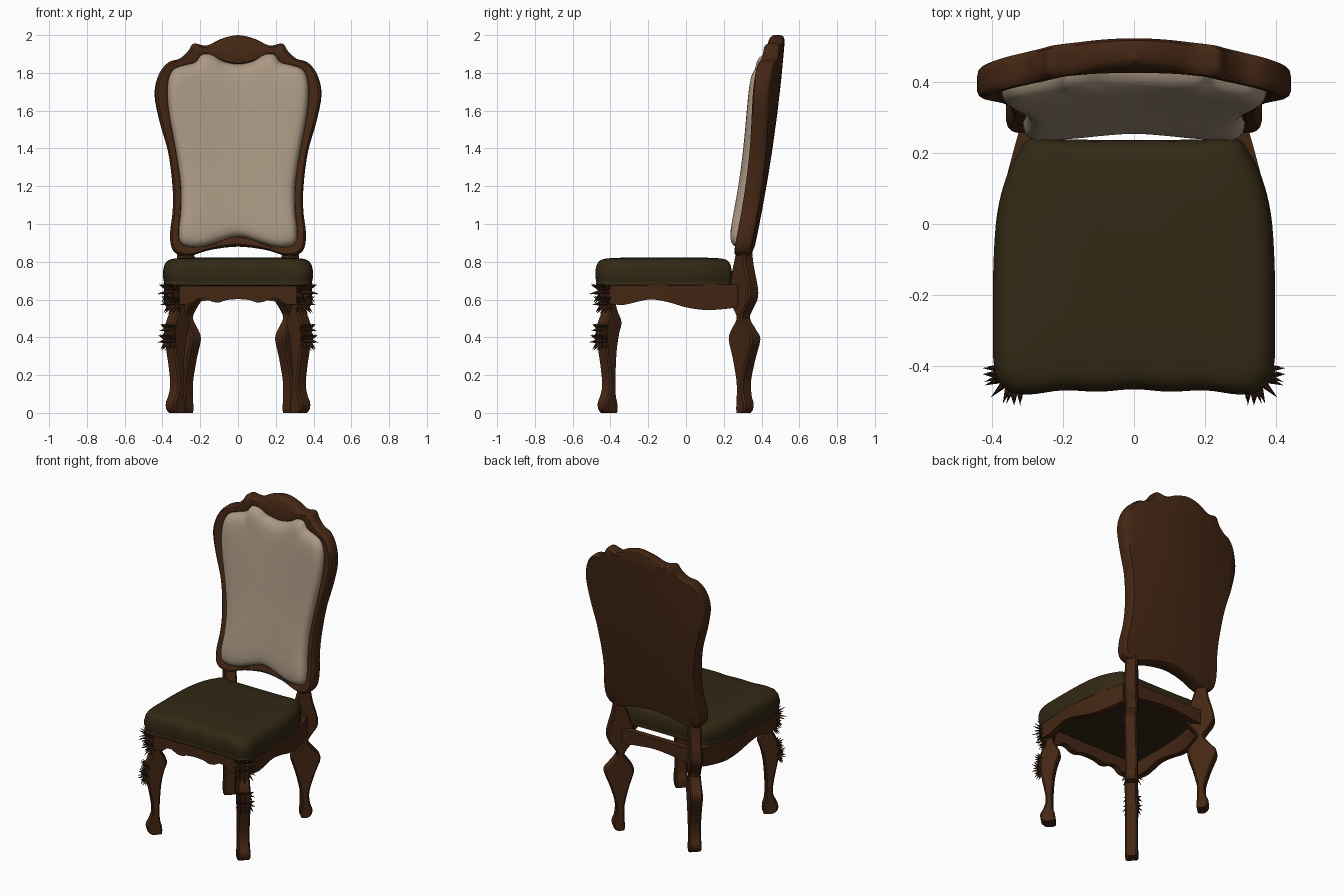
import bpy, bmesh, math
from mathutils import Vector, Matrix

if "Cube" in bpy.data.objects:
    bpy.data.objects.remove(bpy.data.objects["Cube"])


def material(name, rgb):
    m = bpy.data.materials.new(name)
    m.diffuse_color = (*rgb, 1)
    m.use_nodes = True
    m.node_tree.nodes["Principled BSDF"].inputs["Base Color"].default_value = m.diffuse_color
    return m


WOOD = material("brown wood", (0.058, 0.020, 0.007))
CARVED = material("dark carved wood", (0.036, 0.014, 0.006))
SEAT = material("dark olive fabric", (0.032, 0.021, 0.007))
TAN = material("tan fabric", (0.40, 0.31, 0.225))


def finish(name, bm, mat, angle=35):
    bmesh.ops.recalc_face_normals(bm, faces=bm.faces)
    me = bpy.data.meshes.new(name)
    bm.to_mesh(me)
    bm.free()
    ob = bpy.data.objects.new(name, me)
    bpy.context.collection.objects.link(ob)
    me.materials.append(mat)
    bpy.ops.object.select_all(action='DESELECT')
    ob.select_set(True)
    bpy.context.view_layer.objects.active = ob
    bpy.ops.object.shade_smooth_by_angle(angle=math.radians(angle))
    return ob


def spline(points, closed=False, steps=4):
    """Smooth curve through the points."""
    p = [Vector(q) for q in points]
    n = len(p)
    out = []
    for i in range(n if closed else n - 1):
        if closed:
            a, b, c, d = (p[(i + k) % n] for k in (-1, 0, 1, 2))
        else:
            a, b, c, d = (p[min(max(i + k, 0), n - 1)] for k in (-1, 0, 1, 2))
        for s in range(steps):
            t = s / steps
            out.append(0.5 * (2 * b + (c - a) * t + (2 * a - 5 * b + 4 * c - d) * t * t
                              + (3 * b - a - 3 * c + d) * t ** 3))
    if not closed:
        out.append(p[-1])
    return out


def outline(half):
    """Closed smooth outline, mirrored from its right half."""
    return spline(half + [(-x, y) for x, y in half[-2:0:-1]], closed=True)


def loft(name, rings, mat, caps=(True, True), angle=35):
    """Skin a stack of rings; single-point rings close as fans."""
    bm = bmesh.new()
    vs = [[bm.verts.new(v) for v in r] for r in rings]
    for a, b in zip(vs, vs[1:]):
        n = max(len(a), len(b))
        for i in range(n):
            j = (i + 1) % n
            if len(a) == 1:
                bm.faces.new((a[0], b[j], b[i]))
            elif len(b) == 1:
                bm.faces.new((a[i], a[j], b[0]))
            else:
                bm.faces.new((a[i], a[j], b[j], b[i]))
    for use, r in zip(caps, (vs[0], vs[-1])):
        if use and len(r) > 2:
            bm.faces.new(r)
    return finish(name, bm, mat, angle)


# Backrest: outer frame and cushion outlines (x, z), matching point for point
outer = outline([(0, 2.0), (.09, 1.98), (.165, 1.945), (.235, 1.955), (.265, 1.915), (.31, 1.875),
                 (.37, 1.855), (.42, 1.79), (.442, 1.685), (.415, 1.54), (.37, 1.38), (.347, 1.2),
                 (.346, 1.07), (.36, .95), (.35, .87), (.31, .835), (.25, .832), (.15, .862), (0, .88)])
inner = outline([(0, 1.845), (.08, 1.86), (.14, 1.895), (.19, 1.895), (.225, 1.855), (.28, 1.84),
                 (.335, 1.82), (.365, 1.77), (.372, 1.68), (.36, 1.56), (.33, 1.40), (.303, 1.22),
                 (.302, 1.07), (.312, .96), (.30, .90), (.25, .88), (.18, .885), (.10, .91), (0, .935)])
MID = Vector((0, 1.4))


def on_back(p, depth):
    """Point on the leaning, curved back plane, moved forward by depth."""
    x, z = p
    u = (z - .86) / 1.14
    y = .36 + .165 * u + .08 * u * (1 - u) - (.15 + .19 * max(0, z - .9)) * x * x
    return (x, y - depth, z)


def back_ring(t, depth):
    return [on_back(a.lerp(b, t), depth) for a, b in zip(outer, inner)]


def scaled_back(src, s, depth):
    return [on_back(MID + (p - MID) * s, depth) for p in src]


rings = [[on_back(MID, 0)]] + [scaled_back(outer, s, 0) for s in (.3, .6, .85)]
rings += [back_ring(t, d) for t, d in ((.2, 0), (.05, .008), (0, .025), (0, .062), (.08, .078),
                                       (.25, .088), (.75, .09), (.95, .085), (1.05, .06))]
loft("backrest_frame", rings, WOOD, (False, False))

rings = [scaled_back(inner, s, d) for s, d in ((1.01, .06), (1.0, .09), (.985, .106), (.96, .119),
                                               (.92, .129), (.85, .136), (.7, .14), (.4, .142))]
loft("backrest_cushion", rings + [[on_back(MID, .142)]], TAN, (True, False), 60)

# Seat cushion with a thin piping at its lower edge
seat = outline([(0, -.465), (.1, -.472), (.2, -.468), (.3, -.48), (.36, -.465), (.393, -.41),
                (.397, -.25), (.395, -.1), (.385, .03), (.36, .13), (.325, .2), (.29, .24),
                (.2, .238), (0, .236)])
SMID = Vector((0, -.11))


def seat_ring(s, z):
    return [(*(SMID + (p - SMID) * s), z) for p in seat]


rings = [seat_ring(s, z) for s, z in ((.93, .672), (.985, .674), (.995, .682), (.985, .69), (.99, .70),
                                      (1.0, .72), (1.0, .75), (.985, .78), (.955, .80),
                                      (.91, .812), (.84, .818), (.6, .822), (.3, .823))]
loft("seat_cushion", rings + [[(0, -.11, .823)]], SEAT, (True, False), 60)

# Legs: flat shaped boards set on the diagonals (z, inner edge, outer edge)
FRONT = [(0, -.05, .015), (.02, -.053, .035), (.055, -.05, .038), (.09, -.04, .02), (.15, -.036, .005),
         (.25, -.04, .018), (.34, -.048, .036), (.42, -.065, .045), (.48, -.083, .036),
         (.53, -.058, .012), (.57, -.042, .006), (.62, -.05, .018), (.68, -.06, .012)]
REAR = [(0, -.03, .018), (.02, -.034, .035), (.055, -.032, .038), (.09, -.03, .025), (.17, -.032, .02),
        (.29, -.06, .055), (.39, -.09, .09), (.44, -.07, .058), (.50, -.03, .012), (.55, -.055, .035),
        (.60, -.095, .068), (.66, -.095, .072), (.78, -.055, .04), (.90, -.022, .022)]


def leg(name, profile, cx, cy, sx, thick=.075):
    out = Vector((sx, math.copysign(1, cy), 0)).normalized()
    side = Vector((-out.y, out.x, 0))
    h, c = thick / 2, .009
    rings = []
    for z, a, b in spline(profile, steps=3):
        base = Vector((cx * sx, cy, z))
        corners = ((a, h - c), (a + c, h), (b - c, h), (b, h - c),
                   (b, c - h), (b - c, -h), (a + c, -h), (a, c - h))
        rings.append([base + out * s + side * w for s, w in corners])
    loft(name, rings, WOOD)


def leaves(name, cx, cy, sx):
    """Two fans of pointed carved leaves on the outer corner."""
    out = Vector((sx, -1, 0)).normalized()
    side = Vector((-out.y, out.x, 0))
    bm = bmesh.new()
    for z0, s0, reach in ((.645, .012, .095), (.585, .005, .08), (.445, .03, .06), (.385, .035, .07)):
        for k in range(-2, 3):
            for lift in (-1.1, -.2, .5):
                a = k * .42
                d = (out * math.cos(a) + side * math.sin(a) + Vector((0, 0, lift))).normalized()
                n = reach * (1 - .12 * abs(k))
                root = Vector((cx * sx, cy, z0 + .012 * lift)) + out * s0 + side * k * .014
                m = Matrix.Translation(root + d * n * .4) @ d.to_track_quat('Z', 'Y').to_matrix().to_4x4()
                bmesh.ops.create_cone(bm, cap_ends=True, segments=4, radius1=.014, radius2=0,
                                      depth=n, matrix=m)
    finish(name, bm, CARVED)


# Aprons: curved boards with a scalloped lower edge
def apron(name, path, top=.68, thick=.04):
    """path holds (x, y, lower z)."""
    pts = spline(path, steps=4)
    rings = []
    for i, p in enumerate(pts):
        d = pts[min(i + 1, len(pts) - 1)] - pts[max(i - 1, 0)]
        n = Vector((-d.y, d.x, 0)).normalized() * thick / 2
        q = Vector((p.x, p.y, top))
        rings.append([p - n, p + n, q + n, q - n])
    loft(name, rings, WOOD)


for tag, sx in (("right", 1), ("left", -1)):
    leg("front_leg_" + tag, FRONT, .335, -.42, sx)
    leaves("front_leg_leaves_" + tag, .335, -.42, sx)
    leg("rear_leg_" + tag, REAR, .28, .31, sx)
    apron("side_apron_" + tag, [(sx * x, y, z) for x, y, z in (
        (.365, -.41, .58), (.37, -.33, .572), (.372, -.2, .60), (.37, -.1, .588), (.36, 0, .56),
        (.345, .1, .545), (.32, .2, .55), (.30, .27, .56))])

half = [(.31, .575), (.25, .577), (.22, .60), (.18, .608), (.14, .59), (.10, .585), (.06, .597)]
apron("front_apron", [(-x, -.43, z) for x, z in half] + [(0, -.43, .602)]
      + [(x, -.43, z) for x, z in half[::-1]])
apron("back_apron", [(-.27, .31, .58), (-.12, .31, .60), (0, .31, .61), (.12, .31, .60), (.27, .31, .58)])
